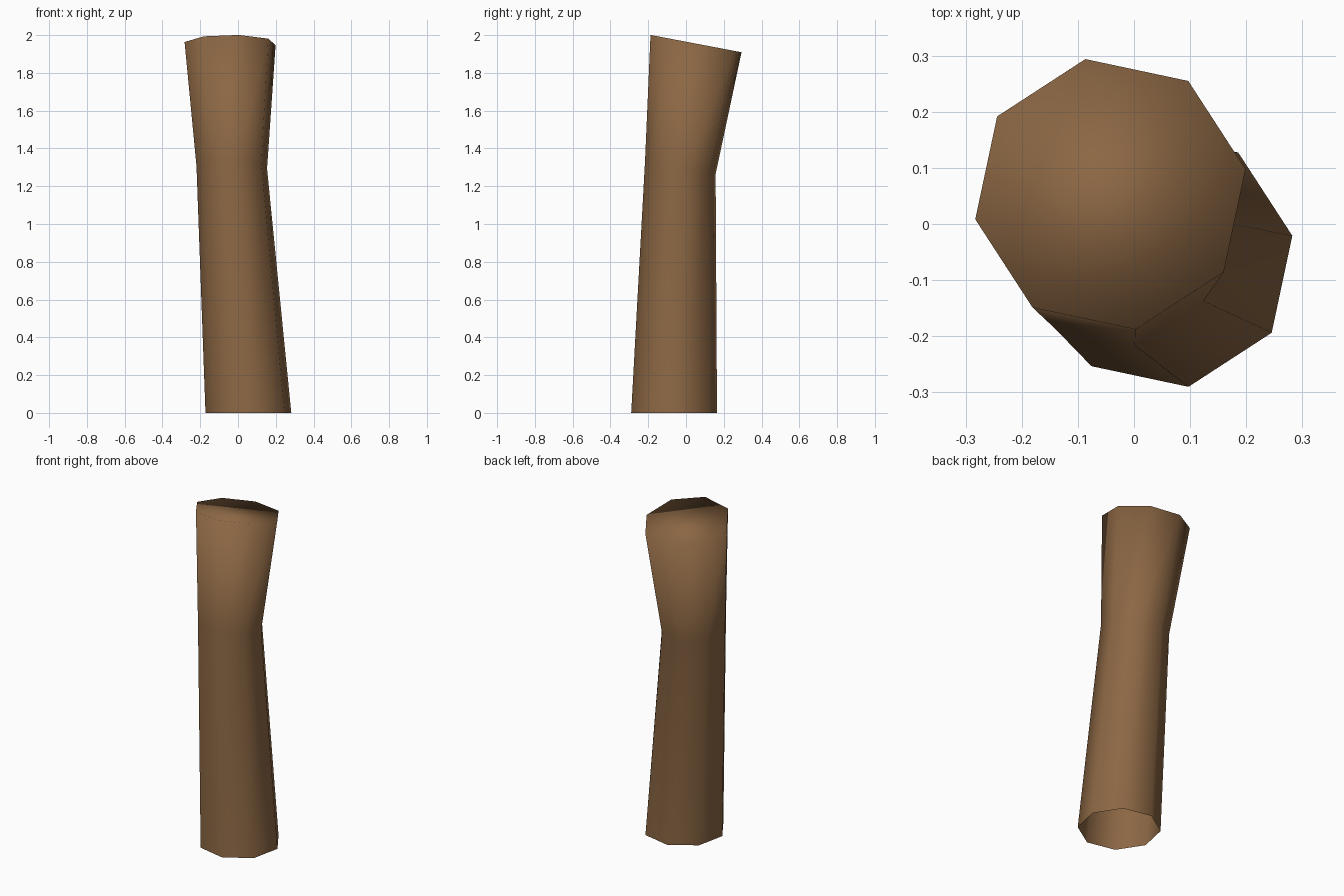
import bpy, bmesh, math

if "Cube" in bpy.data.objects:
    bpy.data.objects.remove(bpy.data.objects["Cube"])

SIDES = 8
PHASE = math.radians(10.5)
TILT = 0.19  # rings fall towards the back

# centre x, centre y, height at centre, radius, tilt
RINGS = [
    (0.055, -0.063, 0.0, 0.231, 0.0),
    (-0.033, -0.03, 1.30, 0.190, TILT),
    (-0.042, 0.053, 1.955, 0.245, TILT),
]

bark = bpy.data.materials.new("brown wood")
bark.diffuse_color = (0.26, 0.135, 0.057, 1)
bark.use_nodes = True
bark.node_tree.nodes["Principled BSDF"].inputs["Base Color"].default_value = bark.diffuse_color

# Bent trunk: three octagonal rings, closed on top, open underneath
bm = bmesh.new()
loops = []
for cx, cy, cz, r, tilt in RINGS:
    loop = []
    for i in range(SIDES):
        a = PHASE + math.tau * i / SIDES
        dx, dy = r * math.cos(a), r * math.sin(a)
        loop.append(bm.verts.new((cx + dx, cy + dy, cz - tilt * dy)))
    loops.append(loop)
for low, high in zip(loops, loops[1:]):
    for i in range(SIDES):
        j = (i + 1) % SIDES
        bm.faces.new((low[i], low[j], high[j], high[i]))
bm.faces.new(loops[-1])
for f in bm.faces:
    f.smooth = True

mesh = bpy.data.meshes.new("trunk")
bm.to_mesh(mesh)
bm.free()
mesh.materials.append(bark)
trunk = bpy.data.objects.new("trunk", mesh)
bpy.context.collection.objects.link(trunk)
